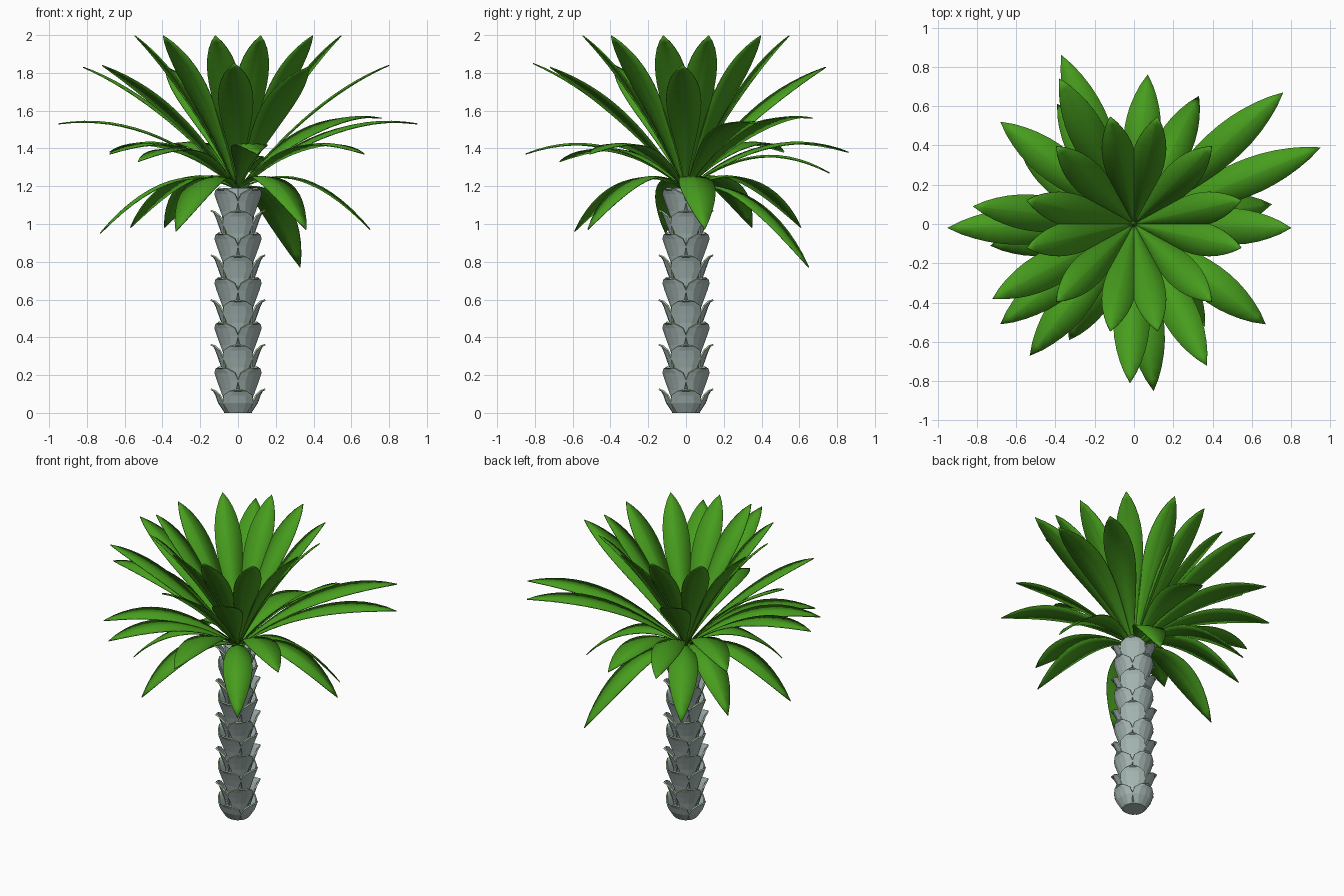
import bpy, bmesh, math
from mathutils import Vector

if "Cube" in bpy.data.objects:
    bpy.data.objects.remove(bpy.data.objects["Cube"])


def material(name, rgb):
    m = bpy.data.materials.new(name)
    m.diffuse_color = (*rgb, 1)
    m.use_nodes = True
    m.node_tree.nodes["Principled BSDF"].inputs["Base Color"].default_value = m.diffuse_color
    return m


LEAF = material("leaf green", (0.064, 0.34, 0.013))
BARK = material("grey bark", (0.39, 0.49, 0.47))
RIM = material("pale green bark edge", (0.42, 0.58, 0.34))


def finish(bm, name, mats, thickness, rim=0, smooth=None):
    bmesh.ops.remove_doubles(bm, verts=bm.verts, dist=1e-5)
    bmesh.ops.dissolve_degenerate(bm, edges=bm.edges, dist=1e-5)
    me = bpy.data.meshes.new(name)
    bm.to_mesh(me)
    bm.free()
    for m in mats:
        me.materials.append(m)
    ob = bpy.data.objects.new(name, me)
    bpy.context.collection.objects.link(ob)
    if smooth:
        bpy.context.view_layer.objects.active = ob
        ob.select_set(True)
        bpy.ops.object.shade_smooth_by_angle(angle=math.radians(smooth))
        ob.select_set(False)
    if thickness:
        s = ob.modifiers.new("thickness", 'SOLIDIFY')
        s.thickness = thickness
        s.offset = 0
        s.material_offset_rim = rim
    return ob


def grid_faces(bm, rows):
    for a, b in zip(rows, rows[1:]):
        for i in range(len(a) - 1):
            bm.faces.new((a[i], a[i + 1], b[i + 1], b[i]))


def leaf(name, x, y, z, lift, width=0.093):
    """Arching pointed blade from the crown to the tip, ridged along its rib."""
    ang, reach = math.atan2(y, x), math.hypot(x, y)
    out = Vector((math.cos(ang), math.sin(ang), 0))
    side = Vector((-out.y, out.x, 0))
    up = Vector((0, 0, 1))
    p0 = up * 1.18
    p2 = out * reach + up * z
    p1 = (p0 + p2) / 2 + up * lift * 2
    bm = bmesh.new()
    rows, n = [], 14
    for k in range(n + 1):
        t = k / n
        p = p0 * (1 - t) ** 2 + p1 * 2 * t * (1 - t) + p2 * t * t
        tan = ((p1 - p0) * (1 - t) + (p2 - p1) * t).normalized()
        nor = tan.cross(side).normalized()
        w = width * max(0, math.sin(math.pi * t ** 1.35)) ** 0.85
        w = max(w, 0.015 * (1 - t))
        rows.append([bm.verts.new(p + side * w * s - nor * w * 0.09 * abs(s))
                     for s in (-1, 0, 1)])
    grid_faces(bm, rows)
    finish(bm, name, [LEAF], 0.006, smooth=9)


# Trunk core
bm = bmesh.new()
bmesh.ops.create_cone(bm, cap_ends=True, segments=8, radius1=0.074, radius2=0.085,
                      depth=1.19)
bmesh.ops.translate(bm, verts=bm.verts, vec=(0, 0, 0.595))
finish(bm, "trunk", [BARK], 0)

# Bark scales: rings of four, each ring turned by 45 degrees
profile = [(-0.18, 0.070, 30), (-0.12, 0.084, 40), (-0.07, 0.102, 46),
           (-0.03, 0.116, 38), (-0.008, 0.128, 20), (0, 0.144, 0)]
bm = bmesh.new()
for ring in range(10):
    tip_z = 0.125 + 0.1183 * ring
    for q in range(4):
        mid = q * 90 + 45 * (ring % 2)
        rows = []
        for dz, r, half in profile:
            if tip_z + dz < 0.01:
                r, dz = 0.068, 0.003 - tip_z
            row = []
            for s in (-1, -0.5, 0, 0.5, 1):
                a = math.radians(mid + s * half)
                rr = r + 0.006 * abs(s) * (half > 35)
                row.append(bm.verts.new((rr * math.cos(a), rr * math.sin(a),
                                         tip_z + dz)))
            rows.append(row)
        grid_faces(bm, rows)
finish(bm, "bark_scales", [BARK, RIM], 0.009, rim=1)

# Upper crown: twelve leaves in four groups of three
for quarter in (0, 90, 180, 270):
    for off in (-32.5, 0, 32.5):
        a = math.radians(quarter + 45 + off)
        leaf(f"upper_leaf_{quarter}_{off}", 0.56 * math.cos(a), 0.56 * math.sin(a),
             1.997, 0.10, 0.085)

# Looser tiers of leaves: lift of the arch, then tip positions
tiers = {
    "steep_leaf": (0.09, [(-0.82, 0.09, 1.83), (0.80, -0.02, 1.84), (-0.72, -0.38, 1.84),
                          (-0.38, 0.74, 1.83), (0.37, -0.72, 1.83), (-0.02, -0.81, 1.85)]),
    "level_leaf": (0.13, [(-0.95, -0.02, 1.53), (0.95, 0.39, 1.53), (0.76, 0.67, 1.56)]),
    "arched_leaf": (0.135, [(-0.68, 0.52, 1.38), (-0.68, -0.51, 1.37), (0.67, -0.51, 1.37),
                            (0.10, -0.85, 1.37), (-0.37, 0.86, 1.38), (0.07, 0.76, 1.27),
                            (-0.53, -0.67, 1.33)]),
    "drooping_leaf": (0.16, [(0.70, 0.10, 0.97), (0.33, 0.65, 0.77), (-0.39, 0.61, 0.98),
                             (-0.57, 0.35, 0.98), (-0.73, -0.11, 0.95),
                             (-0.33, -0.59, 0.96), (0.36, -0.52, 0.97)]),
}
for name, (lift, tips) in tiers.items():
    for i, tip in enumerate(tips):
        leaf(f"{name}_{i}", *tip, lift)
